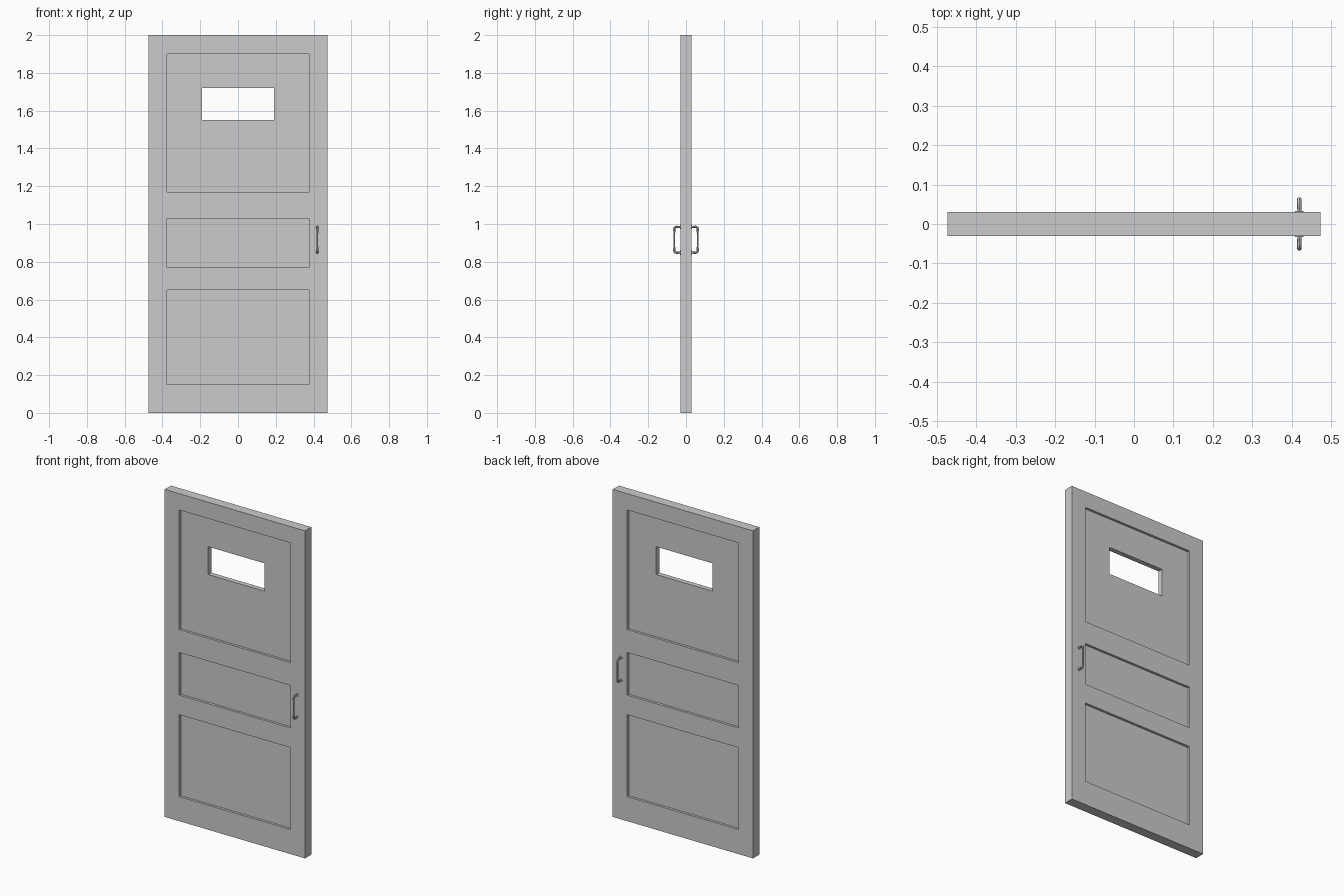
import bpy, math

if "Cube" in bpy.data.objects:
    bpy.data.objects.remove(bpy.data.objects["Cube"])

T = 0.03        # half thickness of the door
RECESS = 0.015  # depth of the sunken panels


def box(name, x, y, z):
    """Box from (min, max) ranges on each axis."""
    bpy.ops.mesh.primitive_cube_add(size=1, location=[(a + b) / 2 for a, b in (x, y, z)])
    ob = bpy.context.object
    ob.name = name
    ob.scale = [b - a for a, b in (x, y, z)]
    bpy.ops.object.transform_apply(location=True, rotation=False, scale=True)
    return ob


def cut(target, cutter):
    mod = target.modifiers.new("cut", 'BOOLEAN')
    mod.operation = 'DIFFERENCE'
    mod.solver = 'EXACT'
    mod.object = cutter
    bpy.context.view_layer.objects.active = target
    bpy.ops.object.modifier_apply(modifier=mod.name)
    bpy.data.objects.remove(cutter)


# Door slab
door = box("door", (-0.474, 0.474), (-T, T), (0, 2))

# Sunken panels on both faces
for z in ((0.15, 0.65), (0.77, 1.03), (1.17, 1.90)):
    for s in (-1, 1):
        y = sorted((s * (T - RECESS), s * (T + 0.05)))
        cut(door, box("panel_cutter", (-0.376, 0.376), y, z))

# Window opening
cut(door, box("window_cutter", (-0.191, 0.191), (-0.1, 0.1), (1.55, 1.72)))


def handle(side, s):
    """Pull handle: rounded C-shaped rod with two small mounting discs."""
    x, top, bottom, out, r = 0.42, 0.985, 0.848, 0.062, 0.012
    half = [(T - 0.003, top, 0.8)]
    for i in range(6):
        a = math.radians(90 - 18 * i)
        half.append((out - r + r * math.cos(a), top - r + r * math.sin(a), 1.0))
    half.append((out, top - 0.035, 0.8))
    path = half + [(y, top + bottom - z, w) for y, z, w in reversed(half)]

    curve = bpy.data.curves.new(side + "_handle", 'CURVE')
    curve.dimensions = '3D'
    curve.bevel_depth = 0.006
    curve.bevel_resolution = 2
    curve.use_fill_caps = True
    spline = curve.splines.new('POLY')
    spline.points.add(len(path) - 1)
    for p, (y, z, w) in zip(spline.points, path):
        p.co = (x, s * y, z, 1)
        p.radius = w
    rod = bpy.data.objects.new(side + "_handle", curve)
    bpy.context.collection.objects.link(rod)
    bpy.ops.object.select_all(action='DESELECT')
    rod.select_set(True)
    bpy.context.view_layer.objects.active = rod
    bpy.ops.object.convert(target='MESH')
    bpy.ops.object.shade_smooth_by_angle(angle=math.radians(40))

    for label, z in (("upper", top), ("lower", bottom)):
        bpy.ops.mesh.primitive_cylinder_add(vertices=16, radius=0.011, depth=0.004,
                                            location=(x, s * (T + 0.001), z),
                                            rotation=(math.pi / 2, 0, 0))
        bpy.context.object.name = f"{side}_handle_{label}_mount"
        bpy.ops.object.shade_smooth_by_angle(angle=math.radians(40))


handle("front", -1)
handle("back", 1)
